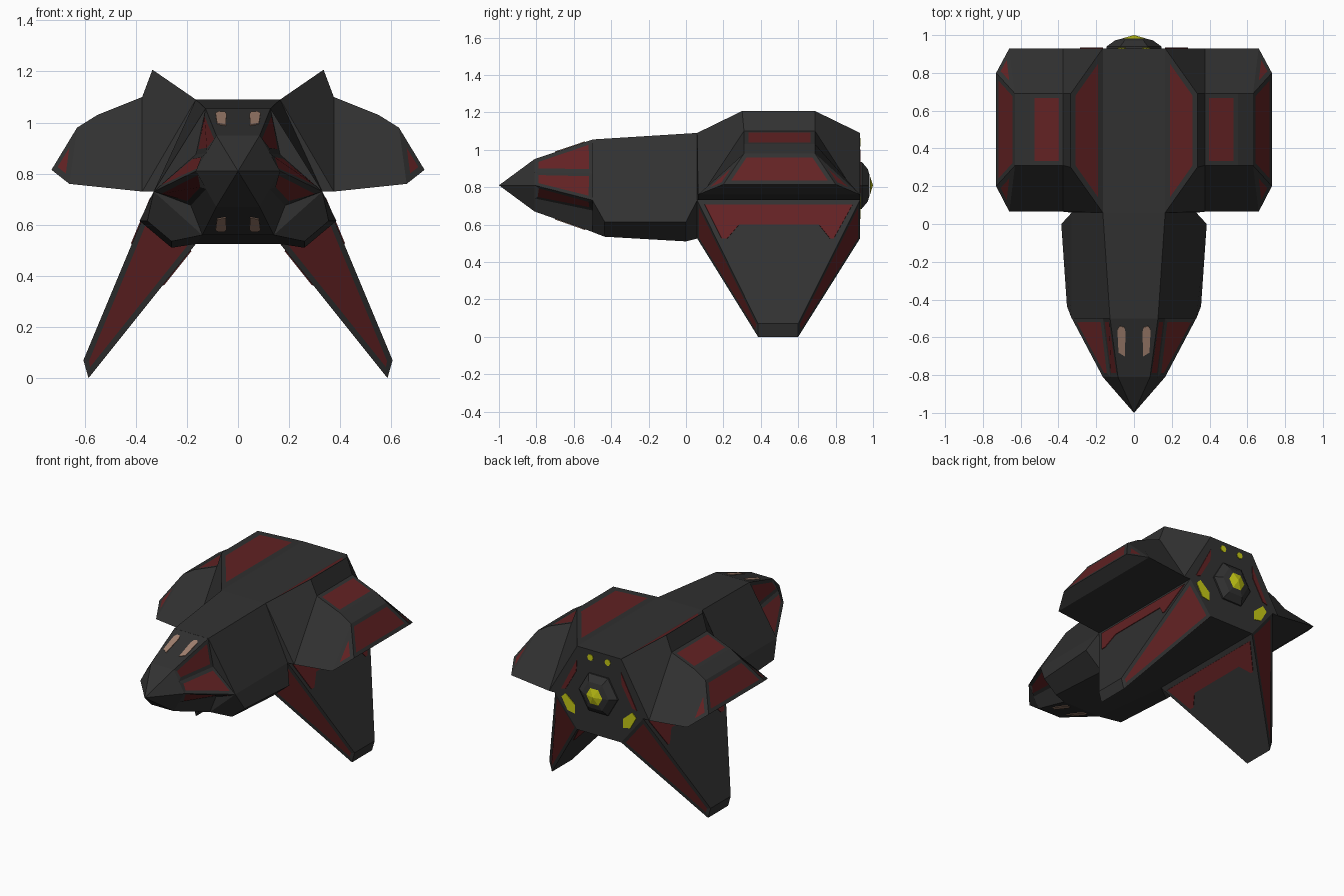
import bpy, bmesh, math
from mathutils import Vector

if "Cube" in bpy.data.objects:
    bpy.data.objects.remove(bpy.data.objects["Cube"])


def material(name, col):
    m = bpy.data.materials.new(name)
    m.diffuse_color = (*col, 1)
    m.use_nodes = True
    m.node_tree.nodes["Principled BSDF"].inputs["Base Color"].default_value = m.diffuse_color
    return m


MATS = [material("charcoal", (.031, .031, .031)), material("dark red", (.125, .016, .017)),
        material("yellow glow", (.56, .58, .008)), material("tan", (.36, .22, .16))]
GREY, RED, YELLOW, TAN = range(4)


def finish(name, verts, faces, mat=GREY, red=(), inset=.025, mirror=False):
    """Build a mesh; faces listed in red get an inset red panel."""
    bm = bmesh.new()
    panels = []
    for s in ((1, -1) if mirror else (1,)):
        vs = [bm.verts.new((s * x, y, z)) for x, y, z in verts]
        for i, f in enumerate(faces):
            face = bm.faces.new([vs[k] for k in f])
            face.material_index = mat[i] if isinstance(mat, list) else mat
            if i in red:
                panels.append(face)
    bmesh.ops.recalc_face_normals(bm, faces=bm.faces)
    if panels:
        bmesh.ops.inset_individual(bm, faces=panels, thickness=inset, use_even_offset=True)
        for f in panels:
            f.material_index = RED
    bmesh.ops.remove_doubles(bm, verts=bm.verts, dist=1e-5)
    me = bpy.data.meshes.new(name)
    bm.to_mesh(me)
    bm.free()
    for m in MATS:
        me.materials.append(m)
    ob = bpy.data.objects.new(name, me)
    bpy.context.collection.objects.link(ob)
    return ob


def loft(name, rings, cap_start=True, **kw):
    """Skin rings of equal point count; the last ring is capped."""
    n = len(rings[0])
    verts = [p for r in rings for p in r]
    faces = [(k * n + j, k * n + (j + 1) % n, (k + 1) * n + (j + 1) % n, (k + 1) * n + j)
             for k in range(len(rings) - 1) for j in range(n)]
    if cap_start:
        faces.append(tuple(range(n)))
    faces.append(tuple(range(len(verts) - n, len(verts))))
    return finish(name, verts, faces, **kw)


def ring(y, half):
    return [(x, y, z) for x, z in half] + [(-x, y, z) for x, z in reversed(half)]


def pairs(rows):
    """(x, z, y_front, y_back) rows to front/back vertex pairs."""
    return [p for x, z, a, b in rows for p in ((x, a, z), (x, b, z))]


def strips(n):
    return [(2 * i, 2 * i + 1, (2 * i + 3) % (2 * n), (2 * i + 2) % (2 * n)) for i in range(n)]


def ends(*polys):
    return [tuple(2 * i + s for i in p) for p in polys for s in (0, 1)]


def plate(name, pts, mat, off, mirror=True):
    """Thin flat plate pushed out along off."""
    o = Vector(off).normalized() * .004
    n = len(pts)
    top = [tuple(Vector(p) + o) for p in pts]
    low = [tuple(Vector(p) - o) for p in pts]
    faces = [tuple(range(n)), tuple(range(n, 2 * n))]
    faces += [(j, (j + 1) % n, n + (j + 1) % n, n + j) for j in range(n)]
    finish(name, top + low, faces, mat=mat, mirror=mirror)


# Hexagonal fuselage
rear = [(.165, 1.09), (.33, .73), (.165, .525)]
loft("fuselage", [ring(-.5, [(.127, 1.055), (.33, .73), (.14, .56)]),
                  ring(.06, rear), ring(.93, rear)])

# Nose with notched sides, red panels in the notches
front = [(.085, .95), (.125, .88), (.165, .81), (.125, .74), (.085, .67)]
back = [(.127, 1.055), (.165, .875), (.33, .73), (.185, .675), (.14, .56)]
loft("nose", [ring(-.81, front), ring(-.498, back)],
     red=(0, 1, 2, 6, 7, 8), inset=.022)
tip = [(0, -1, .81)]
outline = ring(-.81, front)
finish("nose_tip", tip + outline, [(0, j + 1, (j + 1) % 10 + 1) for j in range(10)])

# Jaw bulges under the fuselage sides
finish("jaw_bulge", [(.33, -.5, .73), (.33, .06, .73), (.165, .06, .525), (.14, -.5, .56),
                     (.355, -.435, .615), (.385, 0, .615), (.26, 0, .51), (.26, -.435, .535)],
       [(0, 1, 2, 3), (4, 5, 6, 7), (0, 1, 5, 4), (1, 2, 6, 5), (2, 3, 7, 6), (3, 0, 4, 7)],
       mirror=True)

# Raised shoulder fins beside the spine
finish("shoulder_fin", pairs([(.165, 1.09, .06, .93), (.335, 1.207, .30, .69), (.375, 1.1, .31, .69),
                              (.375, .73, .065, .93), (.33, .73, .06, .93)]),
       strips(5) + ends((0, 1, 2, 3), (0, 3, 4)), red=(0,), inset=.03, mirror=True)

# Side pods
finish("side_pod", pairs([(.375, 1.1, .31, .69), (.55, 1.03, .31, .69), (.63, .98, .31, .69),
                          (.73, .815, .20, .80), (.66, .76, .065, .93), (.375, .73, .065, .93)]),
       strips(6) + ends((0, 1, 2, 4, 5), (2, 3, 4)), red=(0, 2, 8, 9), inset=.024, mirror=True)

# Lower leg fins
finish("leg_fin", pairs([(.33, .73, .06, .93), (.605, .07, .385, .60),
                         (.585, 0, .385, .60), (.165, .525, .06, .93)]),
       strips(4) + ends((0, 1, 2, 3)), red=(4, 5), inset=.022, mirror=True)

# Red brackets on both sides of the leg fins
outer = [(.10, .705), (.89, .705), (.79, .525), (.77, .525), (.71, .6), (.285, .6), (.22, .525), (.19, .525)]
plate("leg_outer_panel", [(.33 + (.73 - z) * .4167, y, z) for y, z in outer], RED, (.92, 0, .385))
inner = [(y, .50 - (.705 - z) * .75) for y, z in outer]
plate("leg_inner_panel", [(.165 + (.525 - z) * .8, y, z) for y, z in inner], RED, (-.625, 0, -.78))

# Engine dome with glowing tip
def hexagon(r, y):
    return [(r * math.cos(a * math.pi / 3), y, .81 + r * math.sin(a * math.pi / 3)) for a in range(6)]


loft("engine_housing", [hexagon(.145, .92), hexagon(.145, .94), hexagon(.1, .972), hexagon(.06, .982)])
finish("engine_glow", [(0, 1, .81)] + hexagon(.06, .983),
       [(0, j + 1, (j + 1) % 6 + 1) for j in range(6)], mat=YELLOW)

# Stern lights and panels
BACK = (0, 1, 0)
plate("stern_light", [(x, .93, z) for x, z in ((.18, .63), (.235, .64), (.28, .72), (.25, .75), (.18, .69))],
      YELLOW, BACK)
plate("stern_dot", [(.065 + .022 * math.cos(a), .93, 1.04 + .022 * math.sin(a))
                    for a in [k * math.pi / 4 for k in range(8)]], YELLOW, BACK)
plate("stern_red_panel", [(x, .93, z) for x, z in ((.165, 1.0), (.285, .77), (.25, .78), (.17, .92))],
      RED, BACK)

# Eye slots on the top and underside of the nose
shape = [(.048, -.70), (.065, -.69), (.082, -.68), (.088, -.56), (.075, -.54), (.052, -.545), (.045, -.57)]
for name, s, slope in (("top_eye", 1, .3365), ("bottom_eye", -1, .3525)):
    plate(name, [(x, y, .81 + s * (.14 + (y + .81) * slope)) for x, y in shape], TAN, (0, -.33, s))
